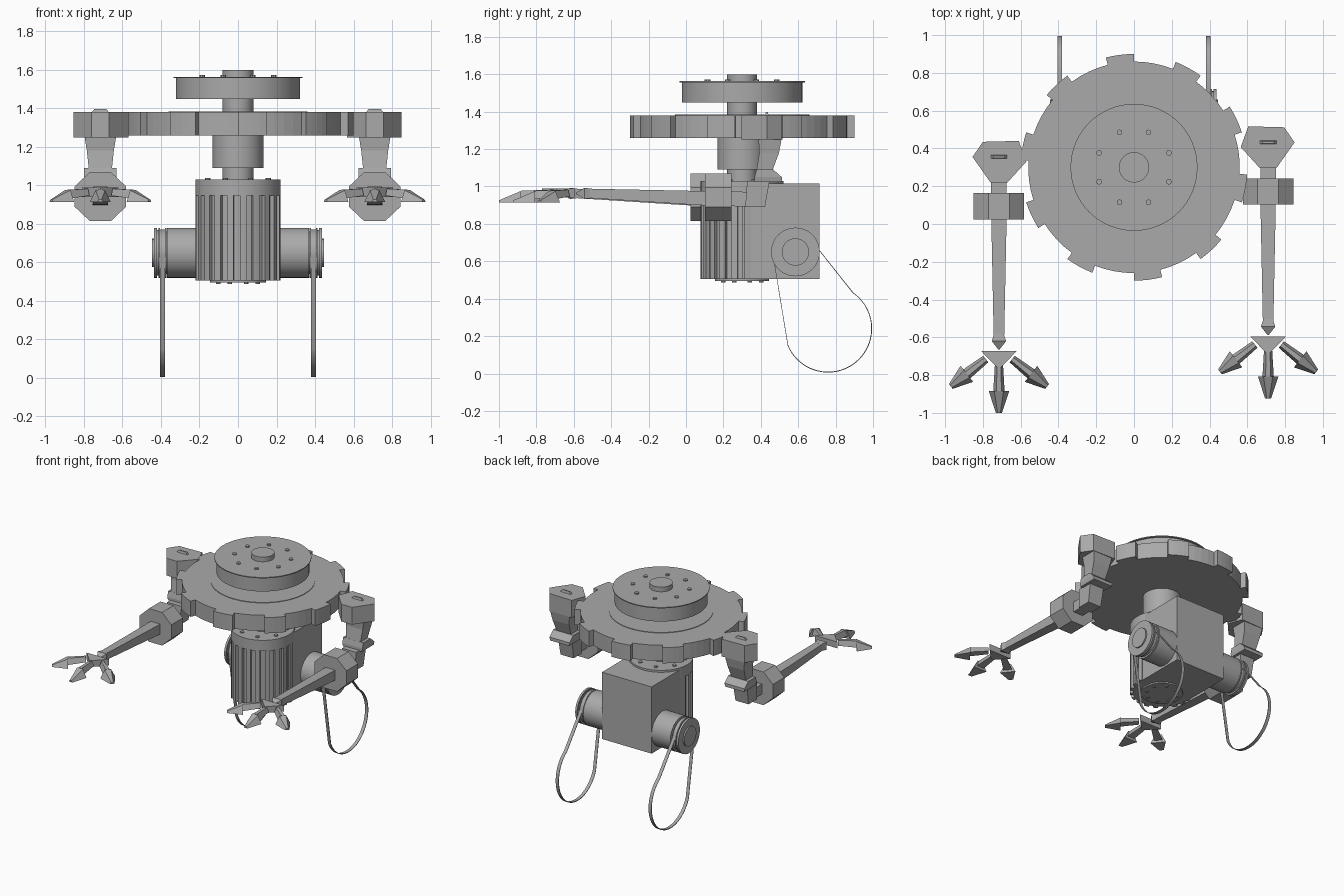
import bpy, bmesh, math
from mathutils import Vector, Matrix

cube = bpy.data.objects.get("Cube")
if cube:
    bpy.data.objects.remove(cube, do_unlink=True)

grey = bpy.data.materials.new("plain grey")
grey.use_nodes = True
grey.diffuse_color = (0.4, 0.4, 0.4, 1)
grey.node_tree.nodes["Principled BSDF"].inputs["Base Color"].default_value = (0.4, 0.4, 0.4, 1)
AXIS_Y = 0.3


def finish(name, bm, smooth=False):
    bmesh.ops.recalc_face_normals(bm, faces=bm.faces)
    mesh = bpy.data.meshes.new(name)
    bm.to_mesh(mesh)
    bm.free()
    mesh.materials.append(grey)
    ob = bpy.data.objects.new(name, mesh)
    bpy.context.collection.objects.link(ob)
    if smooth:
        bpy.ops.object.select_all(action='DESELECT')
        ob.select_set(True)
        bpy.context.view_layer.objects.active = ob
        bpy.ops.object.shade_smooth_by_angle(angle=math.radians(30))
    return ob


def loft(name, rings, smooth=False):
    """Skin a row of equal point rings and close both ends."""
    bm = bmesh.new()
    rows = [[bm.verts.new(p) for p in ring] for ring in rings]
    for a, b in zip(rows, rows[1:]):
        for i in range(len(a)):
            j = (i + 1) % len(a)
            bm.faces.new((a[i], a[j], b[j], b[i]))
    bm.faces.new(rows[0])
    bm.faces.new(rows[-1])
    return finish(name, bm, smooth)


def prism(name, outline, z0, z1):
    return loft(name, [[(x, y, z) for x, y in outline] for z in (z0, z1)])


def box(name, x, y, z):
    return prism(name, [(x[0], y[0]), (x[1], y[0]), (x[1], y[1]), (x[0], y[1])], *z)


def turned(name, profile, matrix, sides=48):
    """Turn (radius, height) pairs about the local z axis."""
    rings = []
    for r, h in profile:
        rings.append([matrix @ Vector((r * math.cos(t), r * math.sin(t), h))
                      for t in (2 * math.pi * i / sides for i in range(sides))])
    return loft(name, rings, True)


def toothed(count, low, high, start, width, steps=4):
    """Outline with square teeth; width is the tooth share of each pitch."""
    pts, pitch = [], 2 * math.pi / count
    for k in range(count):
        for r, a, b in ((high, 0, width), (low, width, 1)):
            for s in range(steps + 1):
                t = start + pitch * (k + a + (b - a) * s / steps)
                pts.append((r * math.cos(t), AXIS_Y + r * math.sin(t)))
    return pts


def bolts(name, radius, z, size, height):
    bm = bmesh.new()
    for k in range(8):
        t = math.pi * (k + 0.5) / 4
        at = Matrix.Translation((radius * math.cos(t), AXIS_Y + radius * math.sin(t), z))
        bmesh.ops.create_cone(bm, cap_ends=True, segments=10, radius1=size,
                              radius2=size, depth=height, matrix=at)
    finish(name, bm)


# Central column, pulley and toothed wheel
column = Matrix.Translation((0, AXIS_Y, 0))
turned("main_shaft", [(0.08, 1.0), (0.08, 1.6)], column)
turned("neck", [(0.132, 1.09), (0.132, 1.27)], column)
turned("top_pulley", [(0.322, 1.45), (0.322, 1.557), (0.336, 1.557), (0.336, 1.564)], column, 64)
bolts("pulley_bolts", 0.2, 1.566, 0.015, 0.014)
prism("toothed_wheel", toothed(10, 0.56, 0.6, math.pi / 2, 0.4), 1.26, 1.38)
turned("wheel_ring", [(0.36, 1.375), (0.36, 1.384)], column, 64)

# Fluted body, cap and rear housing
prism("fluted_body", toothed(20, 0.2, 0.222, 0.05, 0.5, 2), 0.505, 0.95)
turned("body_cap", [(0.222, 0.948), (0.222, 1.03)], column)
turned("base_plate", [(0.145, 0.495), (0.145, 0.52)], column)
bolts("cap_bolts", 0.17, 1.032, 0.014, 0.012)
bolts("base_bolts", 0.11, 0.493, 0.012, 0.01)
box("rear_housing", (-0.21, 0.21), (AXIS_Y, 0.715), (0.505, 1.015))


# Side motors with belts
def arc(centre, radius, start, end, steps):
    return [(centre[0] + radius * math.cos(math.radians(start + (end - start) * s / steps)),
             centre[1] + radius * math.sin(math.radians(start + (end - start) * s / steps)))
            for s in range(steps + 1)]


HUB = (0.585, 0.65)
for side, label in ((1, "left"), (-1, "right")):
    turn = Matrix.Translation((0, HUB[0], HUB[1])) @ Matrix.Rotation(side * math.pi / 2, 4, 'Y')
    turned(label + "_motor", [(0.13, 0.18), (0.13, 0.368)], turn)
    turned(label + "_motor_pulley",
           [(0.11, 0.36), (0.11, 0.372), (0.13, 0.372), (0.13, 0.379), (0.118, 0.379),
            (0.118, 0.406), (0.13, 0.406), (0.13, 0.413), (0.118, 0.413), (0.118, 0.42),
            (0.13, 0.42), (0.13, 0.436)], turn)
    turned(label + "_motor_hub", [(0.073, 0.43), (0.073, 0.446)], turn, 32)

    path = arc(HUB, 0.122, 10, 190, 24) + arc((0.76, 0.24), 0.235, 203, 415, 40)
    middle = Vector((0.68, 0.4))
    bm = bmesh.new()
    loops = []
    for x, inset in ((0.38, 0), (0.405, 0), (0.405, 0.005), (0.38, 0.005)):
        ring = []
        for p in path:
            q = Vector(p)
            q += (middle - q).normalized() * inset
            ring.append(bm.verts.new((side * x, q.x, q.y)))
        loops.append(ring)
    for k in range(4):
        a, b = loops[k], loops[(k + 1) % 4]
        for i in range(len(path)):
            j = (i + 1) % len(path)
            bm.faces.new((a[i], a[j], b[j], b[i]))
    finish(label + "_belt", bm, True)


# Arms, written for the left side and mirrored
def arm(label, side, cx, dy):
    def P(x, y, z):
        return (side * (cx + x), y + dy, z)

    def section(y, z, w, h):
        return [P(w, y, z - h), P(w, y, z + h), P(-w, y, z + h), P(-w, y, z - h)]

    def level(z, w, y0, y1):
        return [P(-w, y0, z), P(w, y0, z), P(w, y1, z), P(-w, y1, z)]

    def part(name, rings):
        return loft(label + "_" + name, rings)

    outline = [(0.14, 0.355), (0.085, 0.435), (-0.105, 0.44), (-0.145, 0.33),
               (-0.045, 0.22), (0.045, 0.22)]
    part("shoulder", [[P(x, y, z) for x, y in outline] for z in (1.25, 1.382)])
    part("shoulder_fin", [level(1.38, 0.045, 0.345, 0.365), level(1.398, 0.03, 0.35, 0.36)])
    part("upper_arm", [level(1.26, 0.083, 0.31, 0.435), level(1.18, 0.07, 0.315, 0.42),
                       level(1.085, 0.06, 0.3, 0.385)])
    part("elbow_collar", [level(1.09, 0.085, 0.3, 0.39), level(1.05, 0.085, 0.29, 0.435),
                          level(1.025, 0.08, 0.29, 0.435)])
    part("elbow", [level(1.03, 0.06, 0.25, 0.37), level(0.89, 0.055, 0.24, 0.345)])

    # Octagonal drum around the forearm
    drum = []
    for y in (0.025, 0.165):
        drum.append([P(0.145 * math.cos(t), y, 0.942 + 0.137 * math.sin(t))
                     for t in (math.pi * (k + 0.5) / 4 for k in range(8))])
    part("drum", drum)
    part("forearm", [section(0.33, 0.93, 0.042, 0.04), section(0.0, 0.938, 0.04, 0.038),
                     section(-0.59, 0.963, 0.028, 0.025)])
    part("wrist", [section(-0.58, 0.963, 0.025, 0.025), section(-0.62, 0.963, 0.038, 0.03),
                   section(-0.665, 0.963, 0.003, 0.004)])

    # Palm and three arrow-shaped fingers
    palm = [(-0.095, -0.672), (0.095, -0.672), (0.0, -0.77)]
    part("palm", [[P(x, y, z) for x, y in palm] for z in (0.94, 0.988)])
    for name, root, tip in (("outer", (0.07, -0.715), (0.255, -0.86)),
                            ("middle", (0.0, -0.75), (0.0, -1.0)),
                            ("inner", (-0.07, -0.715), (-0.255, -0.86))):
        start, end = Vector(root), Vector(tip)
        along = (end - start).normalized()
        across = Vector((-along.y, along.x))
        rings = []
        for f, w, z, h in ((0, 0.022, 0.965, 0.018), (0.54, 0.03, 0.955, 0.022),
                           (0.54, 0.054, 0.945, 0.03), (1, 0.016, 0.92, 0.006)):
            c = start.lerp(end, f)
            ring = []
            for u, v in ((1, -1), (0.45, 1), (-0.45, 1), (-1, -1)):
                q = c + across * w * u
                ring.append(P(q.x, q.y, z + h * v))
            rings.append(ring)
        part(name + "_finger", rings)


arm("left", 1, 0.71, 0.077)
arm("right", -1, 0.715, 0.0)
